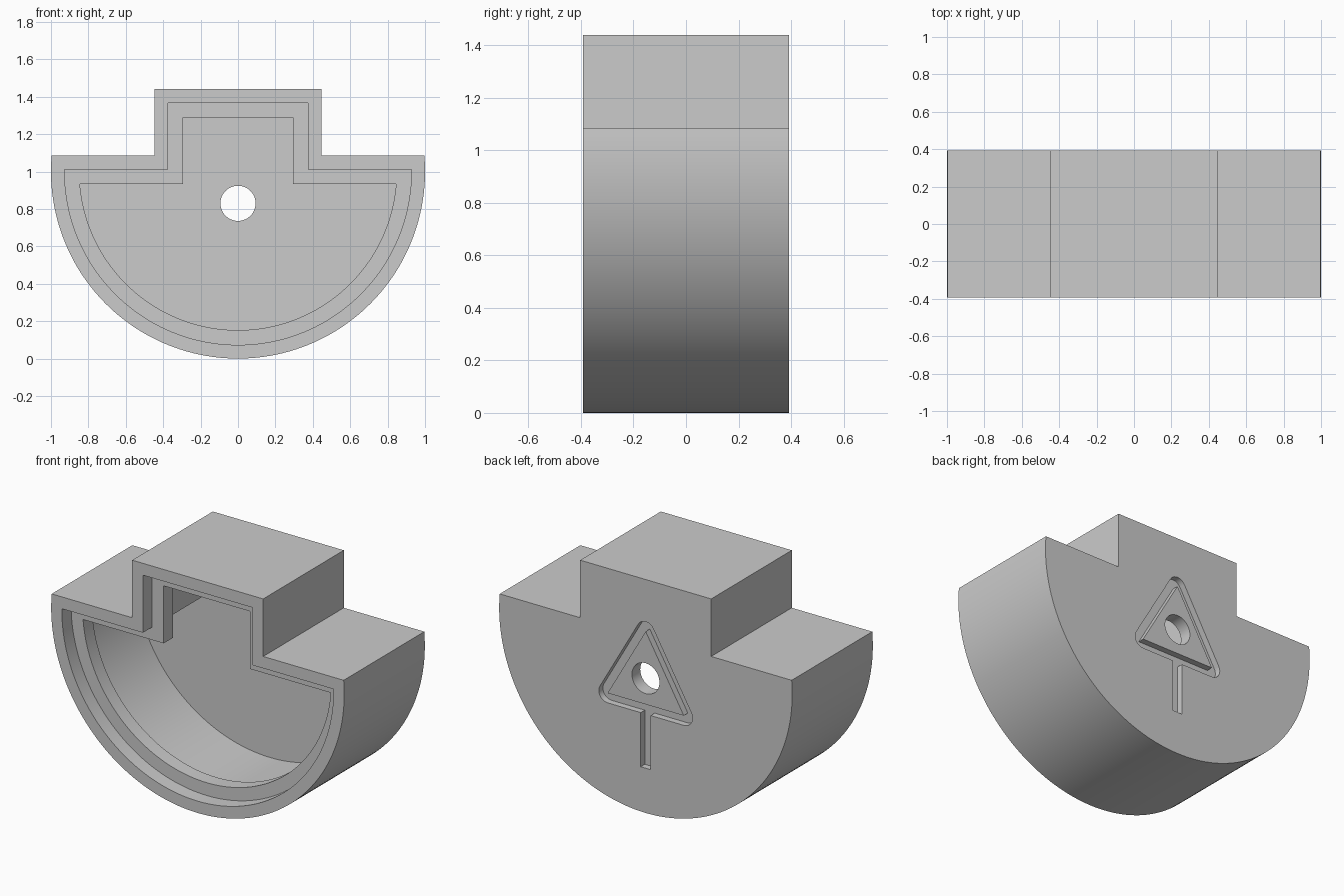
import bpy, bmesh
from math import sin, cos, pi, asin, radians

cube = bpy.data.objects.get("Cube")
if cube:
    bpy.data.objects.remove(cube, do_unlink=True)

FRONT, BACK = -0.393, 0.393
AXIS_Z, HOLE_Z = 1.0, 0.83
GROOVE = 0.04

grey = bpy.data.materials.new("plain grey")
grey.use_nodes = True
colour = (0.6, 0.6, 0.6, 1)
grey.diffuse_color = colour
grey.node_tree.nodes["Principled BSDF"].inputs["Base Color"].default_value = colour


def outline(inset, segments=96):
    """Round-bottomed body with a square tower on top, shrunk by inset."""
    r, shoulder = 1 - inset, 1.085 - inset
    tower, top = 0.447 - inset, 1.44 - inset
    tilt = asin((shoulder - AXIS_Z) / r)
    pts = [(tower, shoulder), (tower, top), (-tower, top), (-tower, shoulder)]
    for i in range(segments + 1):
        a = pi - tilt + (pi + 2 * tilt) * i / segments
        pts.append((r * cos(a), AXIS_Z + r * sin(a)))
    return pts


def loft(name, sections):
    """Join equal-length (profile, y) sections and cap both ends."""
    bm = bmesh.new()
    rings = [[bm.verts.new((x, y, z)) for x, z in pts] for pts, y in sections]
    for a, b in zip(rings, rings[1:]):
        for i in range(len(a)):
            j = (i + 1) % len(a)
            bm.faces.new((a[i], a[j], b[j], b[i]))
    bm.faces.new(rings[0])
    bm.faces.new(rings[-1])
    bmesh.ops.recalc_face_normals(bm, faces=bm.faces)
    mesh = bpy.data.meshes.new(name)
    bm.to_mesh(mesh)
    bm.free()
    mesh.materials.append(grey)
    obj = bpy.data.objects.new(name, mesh)
    bpy.context.collection.objects.link(obj)
    return obj


def combine(target, tool, operation):
    """Apply a boolean, then discard the tool."""
    mod = target.modifiers.new(tool.name, 'BOOLEAN')
    mod.operation, mod.object, mod.solver = operation, tool, 'EXACT'
    bpy.ops.object.select_all(action='DESELECT')
    bpy.context.view_layer.objects.active = target
    target.select_set(True)
    bpy.ops.object.modifier_apply(modifier=mod.name)
    bpy.data.objects.remove(tool, do_unlink=True)


def circle(x, z, r, start=0, sweep=2 * pi, n=48, closed=True):
    steps = n if closed else n - 1
    return [(x + r * cos(start + sweep * i / steps),
             z + r * sin(start + sweep * i / steps)) for i in range(n)]


# Hollow shell: rim, rebate, retaining lip, then the wider cavity
outer, middle, inner = outline(0), outline(0.073), outline(0.152)
shell = loft("hollow_housing", [
    (outer, BACK), (outer, FRONT), (middle, FRONT), (middle, FRONT + 0.09),
    (inner, FRONT + 0.09), (inner, FRONT + 0.18),
    (middle, FRONT + 0.18), (middle, FRONT + 0.705)])

# Rounded triangular recess and stem on the back
triangle = [(0, 1.12), (-0.26, 0.67), (0.26, 0.67)]
rounded = []
for k, (x, z) in enumerate(triangle):
    rounded += circle(x, z, 0.06, pi / 6 + k * 2 * pi / 3, 2 * pi / 3, 10, False)
floor_y = BACK - GROOVE
recess = loft("triangle_recess", [(rounded, floor_y), (rounded, BACK + 0.1)])
combine(shell, recess, 'DIFFERENCE')
slot = [(-0.034, 0.276), (0.034, 0.276), (0.034, 0.64), (-0.034, 0.64)]
stem = loft("stem_recess", [(slot, floor_y), (slot, BACK + 0.1)])
combine(shell, stem, 'DIFFERENCE')

# Raised triangle inside the recess
island = loft("raised_triangle", [(triangle, floor_y - 0.015), (triangle, BACK)])
combine(shell, island, 'UNION')

# Round hole through the back wall
hole_ring = circle(0, HOLE_Z, 0.094)
hole = loft("hole_cutter", [(hole_ring, 0.1), (hole_ring, BACK + 0.1)])
combine(shell, hole, 'DIFFERENCE')

bpy.ops.object.shade_smooth_by_angle(angle=radians(30))
